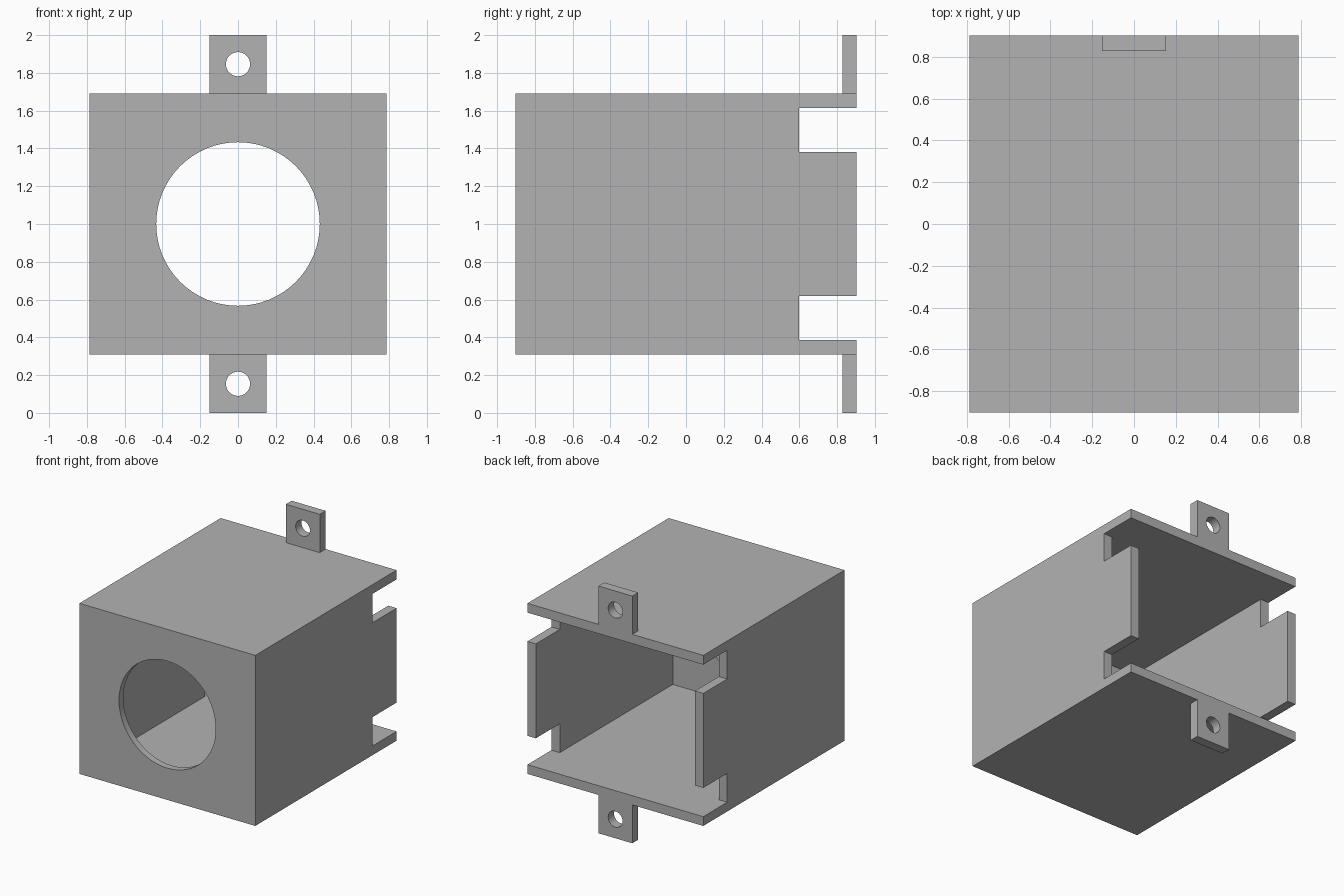
import bpy
from math import pi, radians

default_cube = bpy.data.objects.get("Cube")
if default_cube:
    bpy.data.objects.remove(default_cube, do_unlink=True)

grey = bpy.data.materials.new("plain grey")
grey.use_nodes = True
colour = (0.45, 0.45, 0.45, 1)
grey.diffuse_color = colour
grey.node_tree.nodes["Principled BSDF"].inputs["Base Color"].default_value = colour

HALF_W, HALF_D = 0.787, 0.903      # outer half width and half depth
BOTTOM, TOP, MID = 0.31, 1.69, 1.0
WALL, FRONT_WALL = 0.075, 0.055


def box(name, low, high):
    centre = [(a + b) / 2 for a, b in zip(low, high)]
    bpy.ops.mesh.primitive_cube_add(size=1, location=centre)
    obj = bpy.context.object
    obj.name = name
    obj.scale = [b - a for a, b in zip(low, high)]
    bpy.ops.object.transform_apply(location=True, rotation=True, scale=True)
    obj.data.materials.append(grey)
    return obj


def drill(name, radius, y, z):
    bpy.ops.mesh.primitive_cylinder_add(vertices=64, radius=radius, depth=0.4,
                                        location=(0, y, z), rotation=(pi / 2, 0, 0))
    obj = bpy.context.object
    obj.name = name
    bpy.ops.object.transform_apply(location=True, rotation=True, scale=True)
    obj.data.materials.append(grey)
    return obj


def combine(target, tool, operation):
    mod = target.modifiers.new(operation.title(), "BOOLEAN")
    mod.operation, mod.solver, mod.object = operation, "EXACT", tool
    bpy.context.view_layer.objects.active = target
    bpy.ops.object.modifier_apply(modifier=mod.name)
    bpy.data.objects.remove(tool, do_unlink=True)


# Box housing, hollow and open at the back
housing = box("housing", (-HALF_W, -HALF_D, BOTTOM), (HALF_W, HALF_D, TOP))
combine(housing, box("cavity", (WALL - HALF_W, FRONT_WALL - HALF_D, BOTTOM + WALL),
                     (HALF_W - WALL, 1.2, TOP - WALL)), "DIFFERENCE")

# Large round opening in the front
combine(housing, drill("front_opening", 0.433, -HALF_D, MID), "DIFFERENCE")

for side in (-1, 1):
    # Notch through both side walls, next to the floor or roof
    z0, z1 = sorted((MID + side * 0.382, MID + side * (TOP - MID - WALL)))
    combine(housing, box("notch", (-1, 0.597, z0), (1, 1.2, z1)), "DIFFERENCE")

    # Mounting tab with a screw hole
    z0, z1 = sorted((MID + side * (TOP - MID - WALL / 2), MID + side))
    combine(housing, box("mounting_tab", (-0.152, HALF_D - WALL, z0),
                         (0.152, HALF_D, z1)), "UNION")
    combine(housing, drill("screw_hole", 0.064, HALF_D, MID + side * 0.846), "DIFFERENCE")

bpy.ops.object.select_all(action="DESELECT")
housing.select_set(True)
bpy.context.view_layer.objects.active = housing
bpy.ops.object.shade_smooth_by_angle(angle=radians(30))
